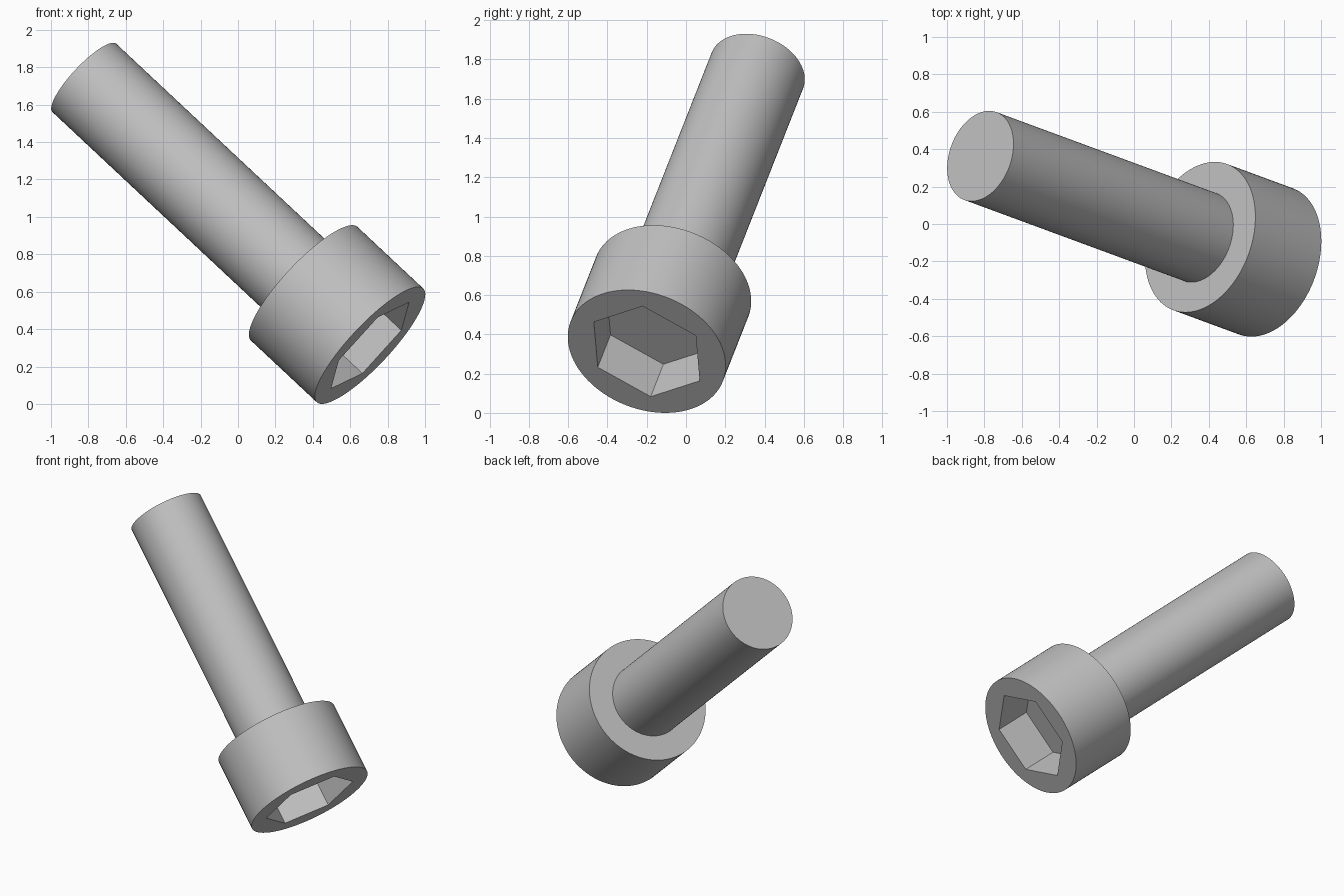
import bpy, bmesh, math
from mathutils import Vector, Matrix

cube = bpy.data.objects.get("Cube")
if cube:
    bpy.data.objects.remove(cube, do_unlink=True)

SEGMENTS = 96
SHANK_R, HEAD_R, SOCKET_R = 0.25, 0.4165, 0.311
HEAD_H, SOCKET_DEPTH, LENGTH = 0.5, 0.25, 2.167

steel = bpy.data.materials.new("grey_steel")
steel.use_nodes = True
GREY = (0.53, 0.53, 0.53, 1)
steel.diffuse_color = GREY
steel.node_tree.nodes["Principled BSDF"].inputs["Base Color"].default_value = GREY

bm = bmesh.new()


def ring(radius, z, count=SEGMENTS):
    """Loop of vertices around the screw axis."""
    turn = math.tau / count
    return [bm.verts.new((radius * math.cos(i * turn), radius * math.sin(i * turn), z))
            for i in range(count)]


def wall(a, b):
    """Quads joining two loops of equal count."""
    n = len(a)
    for i in range(n):
        j = (i + 1) % n
        bm.faces.new((a[i], a[j], b[j], b[i]))


# Hexagonal socket: floor and six walls
floor = ring(SOCKET_R, SOCKET_DEPTH, 6)
mouth = ring(SOCKET_R, 0, 6)
bm.faces.new(floor)
wall(floor, mouth)

# Flat head face around the socket, one sector per hexagon side
rim = ring(HEAD_R, 0)
step = SEGMENTS // 6
for i in range(6):
    arc = [rim[(i * step + k) % SEGMENTS] for k in range(step + 1)]
    bm.faces.new([mouth[(i + 1) % 6], mouth[i]] + arc)

# Head side, shoulder, shank and flat tip
loops = [rim, ring(HEAD_R, HEAD_H), ring(SHANK_R, HEAD_H), ring(SHANK_R, LENGTH)]
for a, b in zip(loops, loops[1:]):
    wall(a, b)
bm.faces.new(loops[-1])

bmesh.ops.recalc_face_normals(bm, faces=bm.faces[:])
mesh = bpy.data.meshes.new("socket_screw")
bm.to_mesh(mesh)
bm.free()
mesh.materials.append(steel)
screw = bpy.data.objects.new("socket_screw", mesh)
bpy.context.collection.objects.link(screw)

# Tilt the screw so it leans with its head low
axis = Vector((-0.705, 0.26, 0.66)).normalized()
corner = Vector((0.208, -0.02, 0.23))
corner = (corner - axis * corner.dot(axis)).normalized()
side = axis.cross(corner)
tilt = Matrix((corner, side, axis)).transposed().to_4x4()
screw.matrix_world = Matrix.Translation((0.706, -0.2, 0.313)) @ tilt

bpy.ops.object.select_all(action='DESELECT')
screw.select_set(True)
bpy.context.view_layer.objects.active = screw
bpy.ops.object.shade_smooth_by_angle(angle=math.radians(30))
